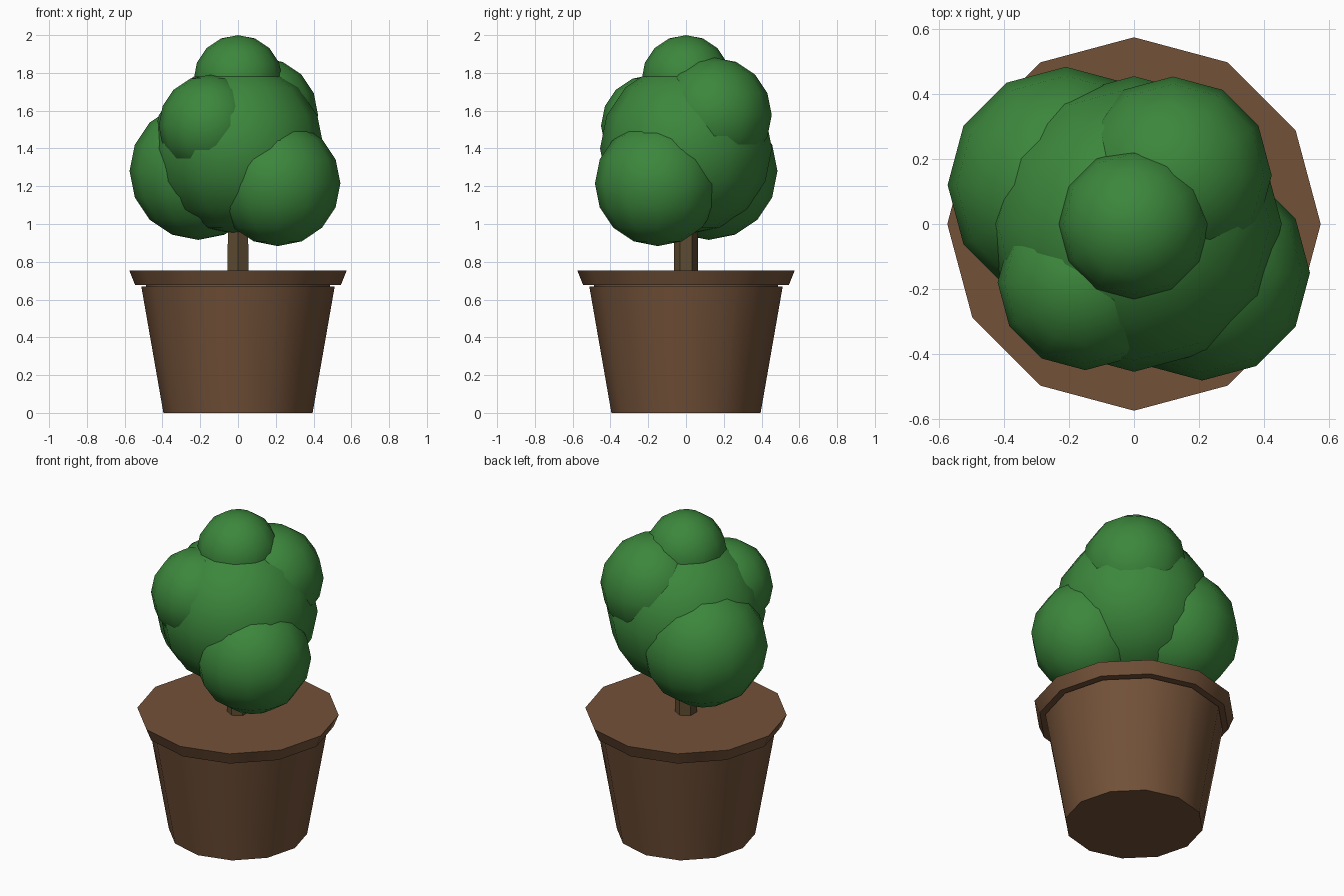
import bpy, bmesh, math

if "Cube" in bpy.data.objects:
    bpy.data.objects.remove(bpy.data.objects["Cube"])


def material(name, color):
    m = bpy.data.materials.new(name)
    m.diffuse_color = (*color, 1)
    m.use_nodes = True
    m.node_tree.nodes["Principled BSDF"].inputs["Base Color"].default_value = m.diffuse_color
    return m


BROWN = material("terracotta", (0.17, 0.083, 0.04))
BARK = material("bark", (0.11, 0.07, 0.03))
GREEN = material("leaf_green", (0.045, 0.24, 0.045))


def finish(obj, name, mat, angle):
    obj.name = name
    obj.data.materials.append(mat)
    bpy.ops.object.select_all(action='DESELECT')
    obj.select_set(True)
    bpy.context.view_layer.objects.active = obj
    bpy.ops.object.shade_smooth_by_angle(angle=math.radians(angle))


def lathe(name, profile, sides, mat):
    """Capped solid of revolution from (radius, height) points."""
    bm = bmesh.new()
    rings = []
    for r, z in profile:
        rings.append([bm.verts.new((r * math.sin(2 * math.pi * i / sides),
                                    r * math.cos(2 * math.pi * i / sides), z))
                      for i in range(sides)])
    for a, b in zip(rings, rings[1:]):
        for i in range(sides):
            j = (i + 1) % sides
            bm.faces.new((a[i], a[j], b[j], b[i]))
    bm.faces.new(rings[0])
    bm.faces.new(rings[-1])
    bmesh.ops.recalc_face_normals(bm, faces=bm.faces)
    mesh = bpy.data.meshes.new(name)
    bm.to_mesh(mesh)
    bm.free()
    obj = bpy.data.objects.new(name, mesh)
    bpy.context.collection.objects.link(obj)
    finish(obj, name, mat, 40)


# Tapered pot with a thin groove below the flared, filled rim
lathe("pot", [(0.395, 0), (0.512, 0.67), (0.487, 0.67), (0.487, 0.678),
              (0.545, 0.678), (0.575, 0.753)], 12, BROWN)

# Hexagonal trunk running up into the crown
lathe("trunk", [(0.064, 0.74), (0.06, 1.2)], 6, BARK)

# Crown of overlapping leaf clumps: name, centre, radius
clumps = [
    ("crown_centre", (0, 0, 1.40), 0.455),
    ("crown_top", (0, 0, 1.765), 0.235),
    ("crown_left", (-0.21, 0.12, 1.28), 0.364),
    ("crown_right", (0.21, -0.15, 1.215), 0.332),
    ("crown_back", (0.12, 0.15, 1.577), 0.304),
    ("crown_front", (-0.15, -0.18, 1.52), 0.27),
]
for name, centre, radius in clumps:
    bpy.ops.mesh.primitive_uv_sphere_add(segments=12, ring_count=8,
                                         radius=radius, location=centre)
    finish(bpy.context.object, name, GREEN, 60)
